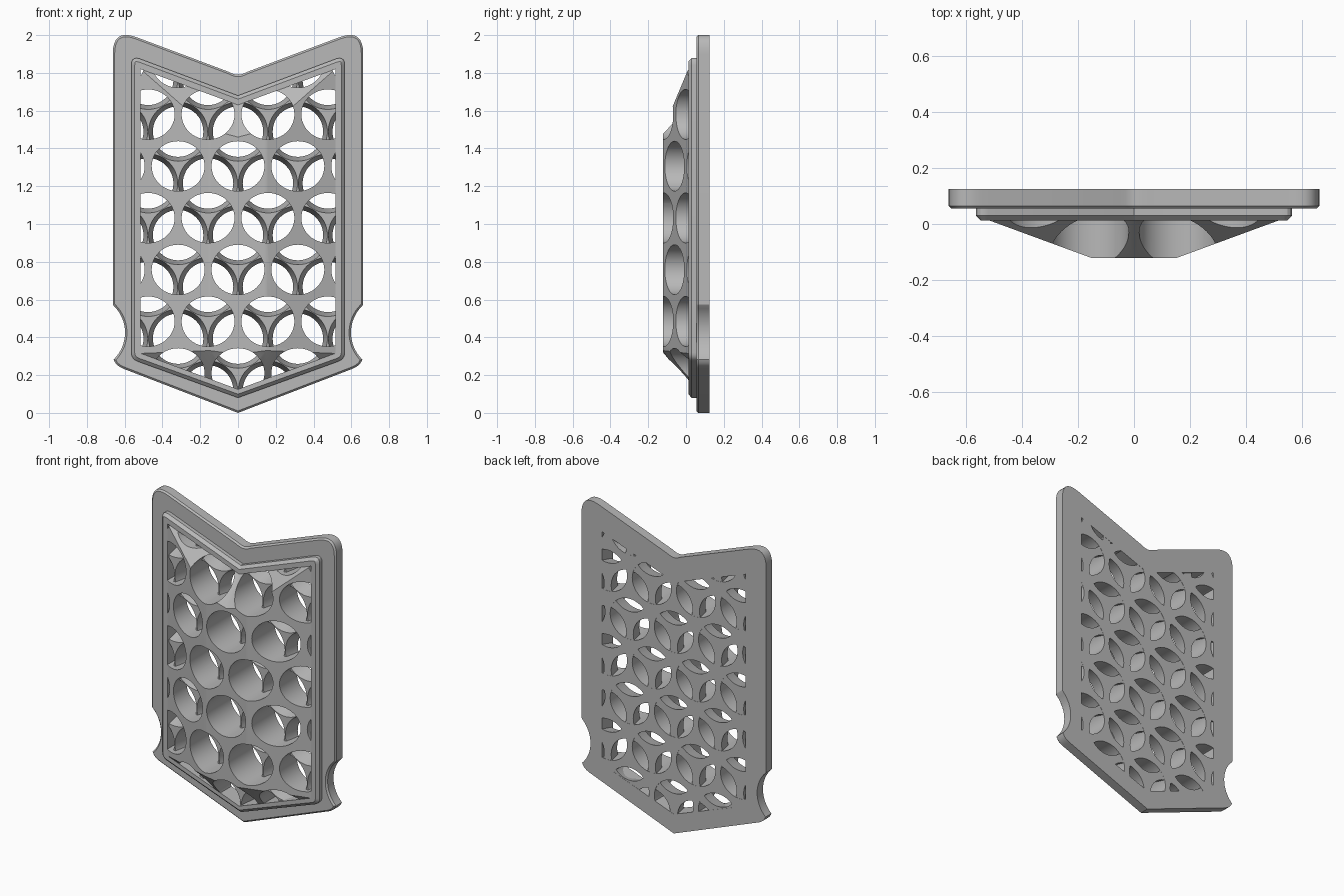
import bpy, bmesh, math
from mathutils import Matrix, Vector

cube = bpy.data.objects.get("Cube")
if cube:
    bpy.data.objects.remove(cube, do_unlink=True)

grey = bpy.data.materials.new("plain_grey")
grey.use_nodes = True
grey.diffuse_color = (0.48, 0.48, 0.48, 1)
grey.node_tree.nodes["Principled BSDF"].inputs["Base Color"].default_value = grey.diffuse_color

PITCH = 0.317          # spacing of the hole pattern
ROW = 0.274            # height between hole rows
BACK = 0.125


def finish(bm, name):
    bmesh.ops.recalc_face_normals(bm, faces=bm.faces)
    mesh = bpy.data.meshes.new(name)
    bm.to_mesh(mesh)
    bm.free()
    mesh.materials.append(grey)
    obj = bpy.data.objects.new(name, mesh)
    bpy.context.collection.objects.link(obj)
    return obj


def mirrored(half):
    """Close a right-hand outline that starts and ends on x = 0."""
    return half + [(-x, z) for x, z in reversed(half[1:-1])]


def bend(a, b, c, steps=8):
    """Smooth rounded corner from a to c, pulled towards b."""
    a, b, c = Vector(a), Vector(b), Vector(c)
    pts = []
    for i in range(steps + 1):
        t = i / steps
        pts.append(tuple(a * (1 - t) ** 2 + b * 2 * t * (1 - t) + c * t * t))
    return pts


def loft(name, sections, chamfer=0):
    """Join matching outlines given as (outline, y), front first."""
    bm = bmesh.new()
    loops = [[bm.verts.new((x, y, z)) for x, z in outline] for outline, y in sections]
    n = len(loops[0])
    front = bm.faces.new(loops[0])
    bm.faces.new(loops[-1])
    for a, b in zip(loops, loops[1:]):
        for i in range(n):
            j = (i + 1) % n
            bm.faces.new((a[i], a[j], b[j], b[i]))
    bmesh.ops.recalc_face_normals(bm, faces=bm.faces)
    if chamfer:
        bmesh.ops.bevel(bm, geom=list(front.edges), offset=chamfer, segments=1,
                        affect='EDGES')
    bmesh.ops.triangulate(bm, faces=bm.faces)
    return finish(bm, name)


def hole_cutter(name, rows, z_shift, y0, y1, r_front, r_back, squash):
    """Staggered rows of round cutters running front to back."""
    bm = bmesh.new()
    turn = Matrix.Rotation(math.pi / 2, 4, 'X')
    for k in rows:
        for i in range(-2, 3):
            x = (i + 0.5 * (k % 2)) * PITCH
            place = Matrix.Translation((x, (y0 + y1) / 2, 0.21 + k * ROW + z_shift))
            bmesh.ops.create_cone(bm, cap_ends=True, segments=48, radius1=r_back,
                                  radius2=r_front, depth=y1 - y0,
                                  matrix=place @ Matrix.Diagonal((1, 1, squash, 1)) @ turn)
    return finish(bm, name)


def cut(obj, cutter):
    mod = obj.modifiers.new("cut", 'BOOLEAN')
    mod.operation = 'DIFFERENCE'
    mod.solver = 'EXACT'
    mod.object = cutter
    graph = bpy.context.evaluated_depsgraph_get()
    mesh = bpy.data.meshes.new_from_object(obj.evaluated_get(graph))
    obj.modifiers.clear()
    obj.data = mesh
    bpy.data.objects.remove(cutter, do_unlink=True)


# Outlines: plate with notched sides, raised rim, and inner opening
notch = [(0.796 - 0.198 * math.cos(a), 0.425 - 0.198 * math.sin(a))
         for a in [math.radians(-46 + 92 * i / 16) for i in range(17)]]
plate_outline = mirrored(
    bend((0, 1.79), (0.02, 1.79), (0.05, 1.806), 3)
    + bend((0.54, 1.99), (0.663, 2.035), (0.663, 1.9))
    + [(0.663, 0.575)] + notch
    + bend((0.655, 0.275), (0.645, 0.25), (0.61, 0.235), 4) + [(0, 0)])
rim_outline = mirrored(
    [(0, 1.68)] + bend((0.52, 1.875), (0.565, 1.89), (0.565, 1.84), 5)
    + bend((0.565, 0.32), (0.565, 0.285), (0.53, 0.272), 5) + [(0, 0.08)])
inner_outline = mirrored([(0, 1.63), (0.515, 1.82), (0.515, 0.315), (0, 0.125)])
crown_outline = mirrored([(0, 1.46), (0.15, 1.5), (0.15, 0.33), (0, 0.31)])

# Back plate and stepped rim, both open in the middle
back_plate = loft("back_plate", [(plate_outline, 0.055), (plate_outline, BACK)], 0.01)
cut(back_plate, loft("opening_cutter", [(inner_outline, -0.3), (inner_outline, 0.3)]))
rim = loft("raised_rim", [(rim_outline, 0.012), (rim_outline, 0.07)], 0.018)
cut(rim, loft("opening_cutter", [(inner_outline, -0.3), (inner_outline, 0.3)]))

# Faceted, domed core with round holes
core = loft("perforated_core", [(crown_outline, -0.122), (inner_outline, 0.012),
                                (inner_outline, BACK)])
cut(core, hole_cutter("front_hole_cutter", range(0, 7), 0, -0.3, 0.3, 0.14, 0.14, 0.945))

# Three-armed struts at the bottom of each hole
lattice = loft("strut_lattice", [(inner_outline, 0.03), (inner_outline, BACK - 0.001)])
cut(lattice, hole_cutter("back_hole_cutter", range(-2, 7), PITCH / math.sqrt(3),
                         0.028, 0.13, 0.157, 0.132, 1))

for obj in (back_plate, rim, core, lattice):
    bpy.ops.object.select_all(action='DESELECT')
    obj.select_set(True)
    bpy.context.view_layer.objects.active = obj
    bpy.ops.object.shade_smooth_by_angle(angle=math.radians(25))
